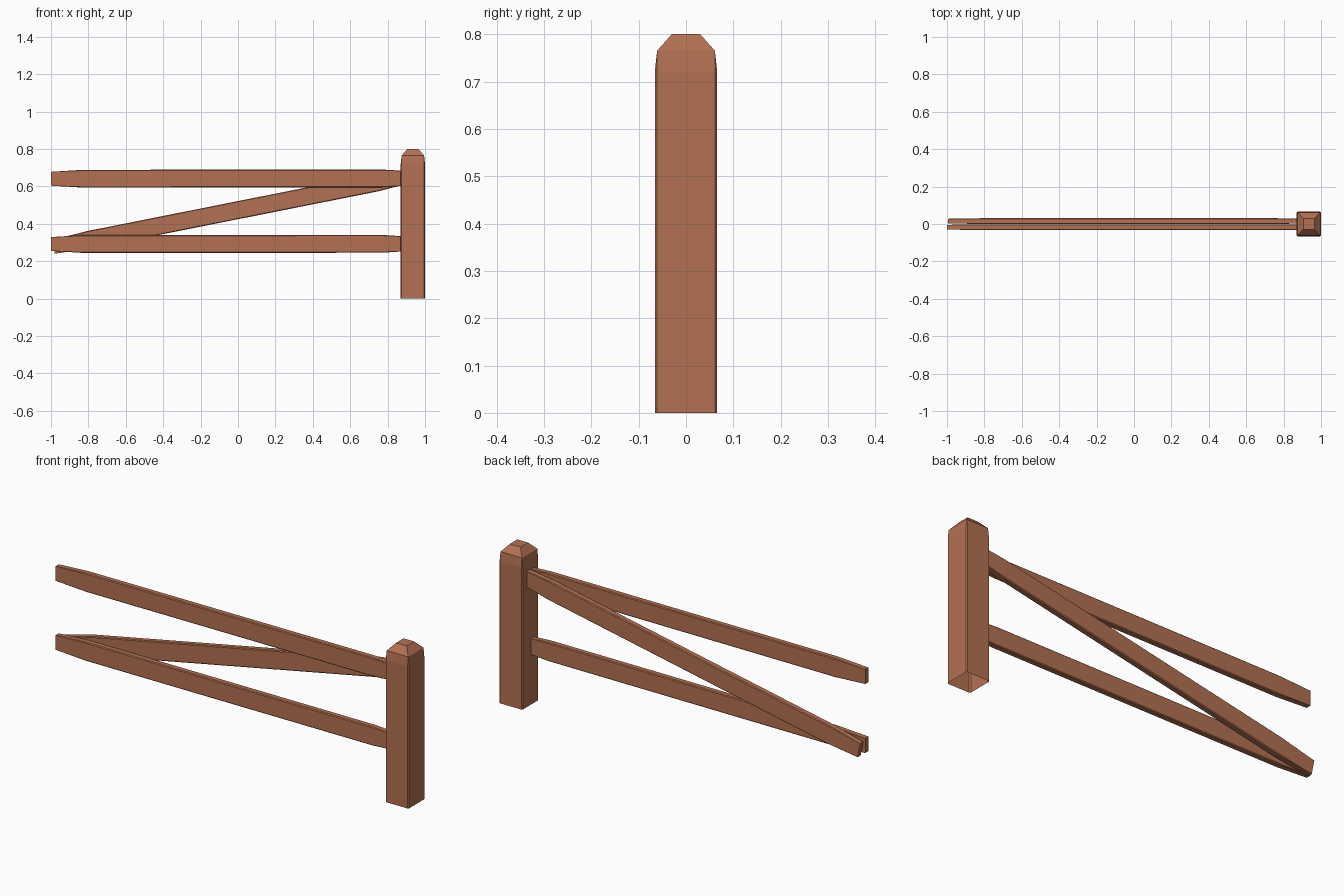
import bpy, bmesh, math
from mathutils import Matrix, Vector

if "Cube" in bpy.data.objects:
    bpy.data.objects.remove(bpy.data.objects["Cube"])

wood = bpy.data.materials.new("reddish brown wood")
wood.diffuse_color = (0.45, 0.165, 0.085, 1)
wood.use_nodes = True
wood.node_tree.nodes["Principled BSDF"].inputs["Base Color"].default_value = wood.diffuse_color


def ring(a, b, c):
    """Rectangle of half sizes a, b with corners cut by c (8 points)."""
    return [(a, -b + c), (a, b - c), (a - c, b), (-a + c, b),
            (-a, b - c), (-a, -b + c), (-a + c, -b), (a - c, -b)]


def loft(name, sections, matrix, cap_start=True):
    """Skin sections (height, half a, half b, corner cut) along local z."""
    bm = bmesh.new()
    rings = [[bm.verts.new((x, y, h)) for x, y in ring(a, b, c)]
             for h, a, b, c in sections]
    for lo, hi in zip(rings, rings[1:]):
        for i in range(8):
            j = (i + 1) % 8
            bm.faces.new((lo[i], lo[j], hi[j], hi[i]))
    bm.faces.new(rings[-1])
    if cap_start:
        bm.faces.new(rings[0][::-1])
    bmesh.ops.remove_doubles(bm, verts=bm.verts, dist=0.0002)
    bmesh.ops.transform(bm, matrix=matrix, verts=bm.verts)
    bm.normal_update()
    me = bpy.data.meshes.new(name)
    bm.to_mesh(me)
    bm.free()
    me.materials.append(wood)
    ob = bpy.data.objects.new(name, me)
    bpy.context.collection.objects.link(ob)
    return ob


def rail(name, start, end, y, break_a, break_b):
    """Tapered plank from start to end, both (x, z)."""
    d = Vector((end[0] - start[0], 0, end[1] - start[1]))
    length = d.length
    d.normalize()
    side = Vector((0, 1, 0))
    up = side.cross(d) * -1
    # local x -> up, local y -> side, local z -> along the rail
    m = Matrix((up, side, d)).transposed().to_4x4()
    if m.determinant() < 0:
        m = Matrix((-up, side, d)).transposed().to_4x4()
    m.translation = (start[0], y, start[1])
    loft(name, [(0, 0.037, 0.0125, 0),
                (break_a, 0.0475, 0.0155, 0.004),
                (length - break_b, 0.0475, 0.0155, 0.004),
                (length, 0.037, 0.0125, 0)], m)


# post, open underneath, with a stepped pointed top
loft("post", [(0, 0.065, 0.066, 0.005), (0.72, 0.065, 0.066, 0.005),
              (0.765, 0.06, 0.061, 0), (0.80, 0.03, 0.03, 0)],
     Matrix.Translation((0.935, 0, 0)), cap_start=False)

# two level rails at the front, ending inside the post
rail("upper_rail", (-1, 0.641), (0.94, 0.643), -0.017, 0.17, 0.17)
rail("lower_rail", (-1, 0.292), (0.94, 0.293), -0.017, 0.17, 0.17)

# diagonal brace behind them
rail("diagonal_brace", (-0.987, 0.277), (0.92, 0.656), 0.0155, 0.19, 0.18)
